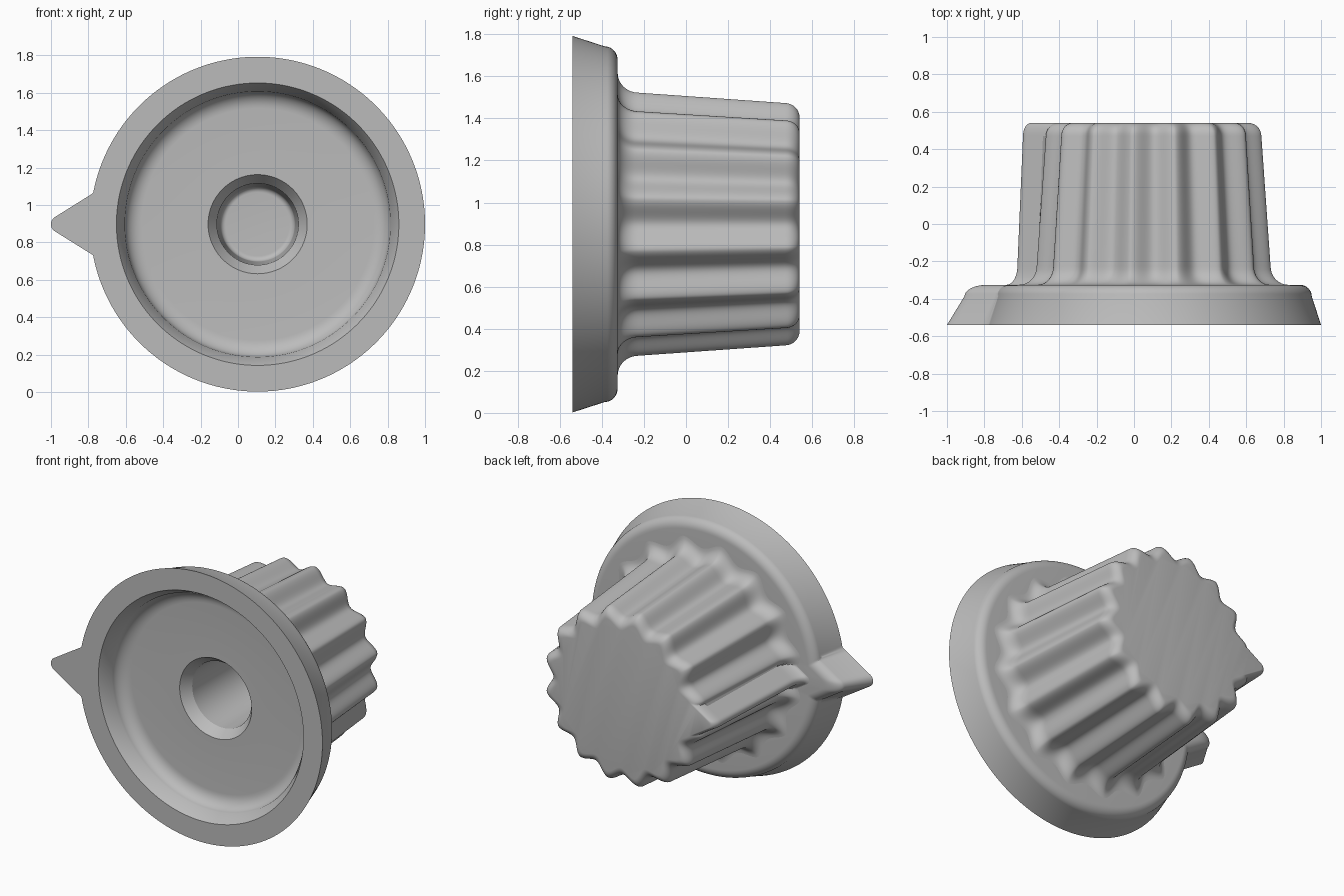
import bpy, bmesh
from math import sin, cos, pi, radians

cube = bpy.data.objects.get("Cube")
if cube:
    bpy.data.objects.remove(cube, do_unlink=True)

AXIS_X, AXIS_Z = 0.105, 0.897   # knob axis runs along y
STEPS = 720
FLUTES = 16

grey = bpy.data.materials.new("plain grey")
grey.use_nodes = True
colour = (0.5, 0.5, 0.5, 1)
grey.diffuse_color = colour
grey.node_tree.nodes["Principled BSDF"].inputs["Base Color"].default_value = colour


def wedge(phi, apex, half, inset, tip):
    """Radius of a round-tipped wedge that points along phi = 0."""
    if phi > pi / 3:
        return 0
    apex -= inset / sin(half)
    centre = apex - tip / sin(half)
    if phi * apex < tip * cos(half):
        return centre * cos(phi) + (tip ** 2 - (centre * sin(phi)) ** 2) ** 0.5
    return apex * sin(half) / sin(half + phi)


def circle(phi, radius):
    return radius


def base_outline(phi, inset):
    return max(0.895 - inset, wedge(phi, 1.145, radians(32), inset, 0.045))


def grip_outline(phi, inset):
    flute = 0.5 + 0.5 * cos(FLUTES * phi)
    fluted = 0.637 - 0.06 * flute ** 0.85 - inset
    return max(fluted, wedge(phi, 0.755 - inset * 0.6, radians(32), 0, 0.03))


def arc(inset, y, d_inset, d_y, rise_first, count=8):
    """Quarter-round steps from (inset, y) across (d_inset, d_y)."""
    for i in range(1, count + 1):
        t = i / count * pi / 2
        a, b = (1 - cos(t), sin(t)) if rise_first else (sin(t), 1 - cos(t))
        yield inset + d_inset * a, y + d_y * b


def loft(name, sections, close_start=False, close_end=False):
    """Skin rings given as (outline, size, y)."""
    bm = bmesh.new()
    rings = []
    for outline, size, y in sections:
        ring = []
        for i in range(STEPS):
            t = 2 * pi * i / STEPS
            r = outline(abs(pi - t), size)    # pointer side is -x
            ring.append(bm.verts.new((AXIS_X + r * cos(t), y, AXIS_Z + r * sin(t))))
        rings.append(ring)
    for low, high in zip(rings, rings[1:]):
        for i in range(STEPS):
            j = (i + 1) % STEPS
            bm.faces.new((low[i], high[i], high[j], low[j]))
    if close_start:
        bm.faces.new(rings[0])
    if close_end:
        bm.faces.new(rings[-1][::-1])
    bm.normal_update()
    mesh = bpy.data.meshes.new(name)
    bm.to_mesh(mesh)
    bm.free()
    mesh.materials.append(grey)
    obj = bpy.data.objects.new(name, mesh)
    bpy.context.collection.objects.link(obj)
    bpy.ops.object.select_all(action='DESELECT')
    obj.select_set(True)
    bpy.context.view_layer.objects.active = obj
    bpy.ops.object.shade_smooth_by_angle(angle=radians(30))
    return obj


# Base plate: shaft hole, dished front, flat rim, drafted pointer edge, back
plate = [(circle, r, y) for r, y in ((0.17, 0.35), *arc(0.17, 0.35, 0.03, -0.03, False),
                                    (0.218, -0.32), (0.265, -0.385), (0.62, -0.385))]
plate += [(circle, r, y) for r, y in arc(0.62, -0.385, 0.09, -0.08, False)]
plate += [(circle, 0.755, -0.54), (base_outline, 0, -0.54), (base_outline, 0.05, -0.385)]
plate += [(base_outline, d, y) for d, y in arc(0.05, -0.385, 0.065, 0.06, True)]
plate += [(circle, 0.55, -0.325)]
loft("base_plate", plate, close_start=True)

# Grip: flared foot, tapered flutes with pointer rib, rounded end
foot = list(arc(0, -0.225, -0.095, -0.1, True))[::-1]
shape = foot + [(0, -0.225), (0.05, 0.47)] + list(arc(0.05, 0.47, 0.07, 0.07, True))
loft("fluted_grip", [(grip_outline, d, y) for d, y in shape], close_end=True)
